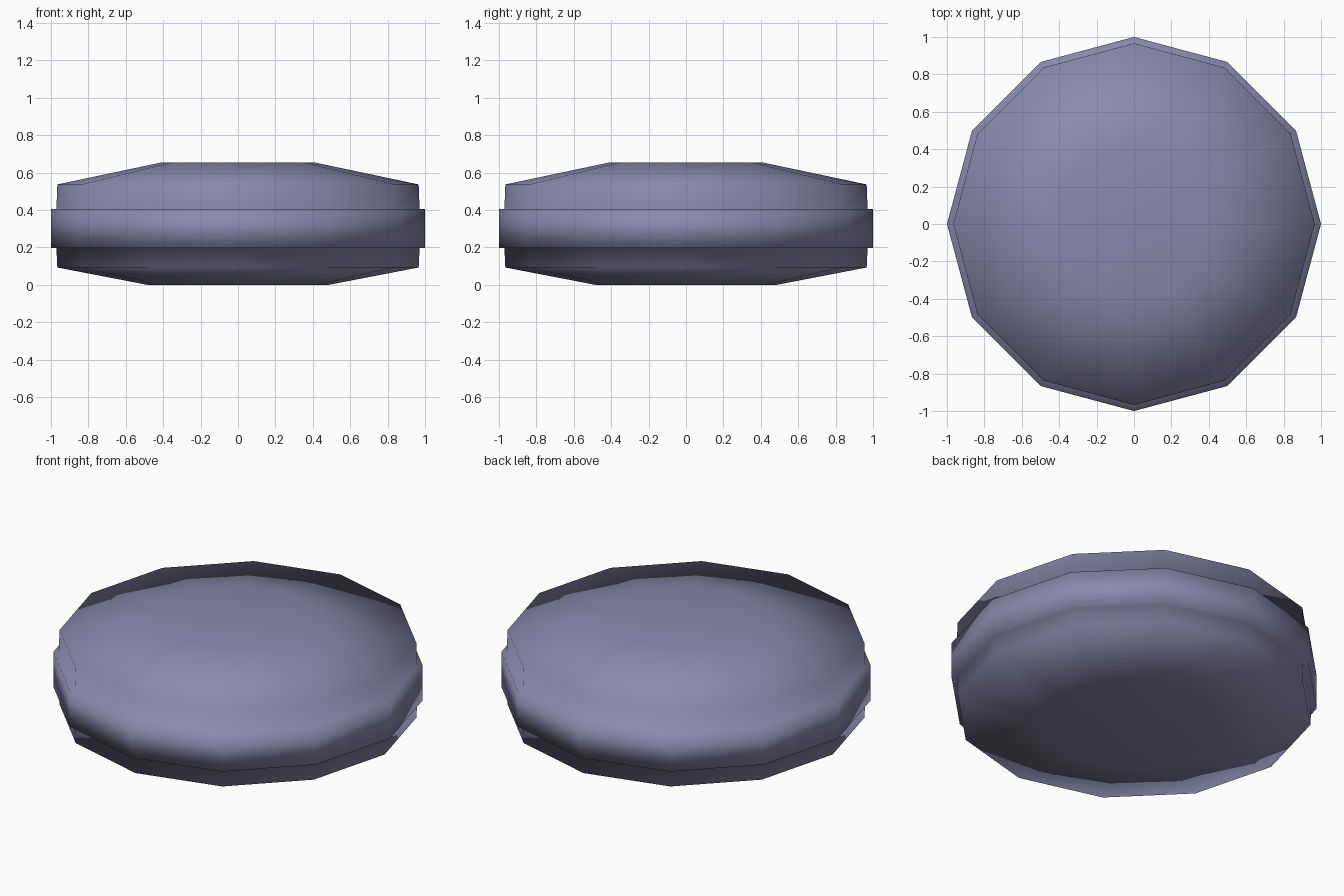
import bpy
import bmesh
import math

if "Cube" in bpy.data.objects:
    bpy.data.objects.remove(bpy.data.objects["Cube"], do_unlink=True)

SIDES = 12

# One colour for the whole disc
mat = bpy.data.materials.new("dusty_lavender")
mat.use_nodes = True
colour = (0.25, 0.25, 0.41, 1.0)
mat.diffuse_color = colour
bsdf = next(n for n in mat.node_tree.nodes if n.type == 'BSDF_PRINCIPLED')
bsdf.inputs["Base Color"].default_value = colour
bsdf.inputs["Roughness"].default_value = 0.6

# Half profile (radius, height): bottom bevel, lower wall, raised band, upper wall, top bevel
profile = [
    (0.484, 0.0), (0.966, 0.093), (0.971, 0.197),
    (1.0, 0.197), (1.0, 0.405),
    (0.971, 0.405), (0.966, 0.537), (0.407, 0.655),
]


def lathe(name, points, sides):
    """Turn a profile around z and close both ends with flat caps."""
    bm = bmesh.new()
    rings = []
    for r, z in points:
        angles = [2 * math.pi * i / sides for i in range(sides)]
        rings.append([bm.verts.new((r * math.cos(a), r * math.sin(a), z)) for a in angles])
    for low, high in zip(rings, rings[1:]):
        for i in range(sides):
            j = (i + 1) % sides
            bm.faces.new((low[i], low[j], high[j], high[i]))
    bm.faces.new(rings[0][::-1])
    bm.faces.new(rings[-1])
    for face in bm.faces:
        face.smooth = True
    mesh = bpy.data.meshes.new(name)
    bm.to_mesh(mesh)
    bm.free()
    mesh.materials.append(mat)
    obj = bpy.data.objects.new(name, mesh)
    bpy.context.collection.objects.link(obj)
    return obj


# Domed disc with its raised band, smooth all over
lathe("banded_disc", profile, SIDES)
